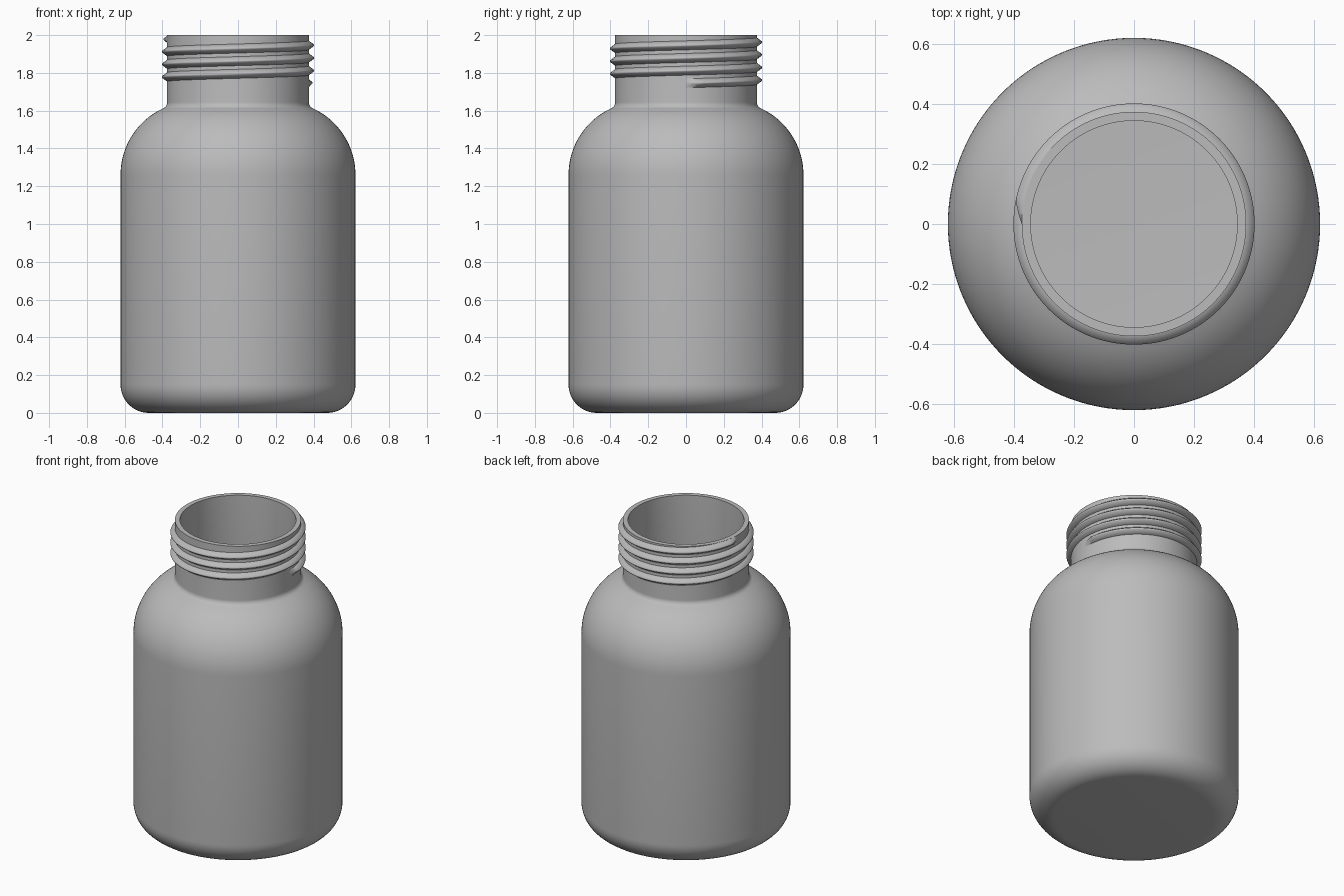
import bpy, bmesh
from math import sin, cos, pi, radians, atan2, hypot, sqrt

cube = bpy.data.objects.get("Cube")
if cube:
    bpy.data.objects.remove(cube, do_unlink=True)

# Single plain grey plastic
GREY = (0.5, 0.5, 0.5, 1)
grey = bpy.data.materials.new("grey_plastic")
grey.use_nodes = True
grey.diffuse_color = GREY
grey.node_tree.nodes["Principled BSDF"].inputs["Base Color"].default_value = GREY

# Main dimensions
SEGMENTS = 128
BODY_R, NECK_R, HEIGHT, WALL = 0.622, 0.375, 2.0, 0.03
FOOT_R, SHOULDER_R, COLLAR_R, SHOULDER_Z = 0.15, 0.388, 0.035, 1.26


def make_object(name, bm, angle):
    bmesh.ops.recalc_face_normals(bm, faces=bm.faces)
    mesh = bpy.data.meshes.new(name)
    bm.to_mesh(mesh)
    bm.free()
    mesh.materials.append(grey)
    obj = bpy.data.objects.new(name, mesh)
    bpy.context.collection.objects.link(obj)
    bpy.ops.object.select_all(action='DESELECT')
    obj.select_set(True)
    bpy.context.view_layer.objects.active = obj
    bpy.ops.object.shade_smooth_by_angle(angle=radians(angle))
    return obj


def arc(cx, cz, r, start, end, steps):
    angles = [start + (end - start) * i / steps for i in range(steps + 1)]
    return [(cx + r * cos(a), cz + r * sin(a)) for a in angles]


def wall_profile(inset):
    """Half section from the base centre to the rim, moved inward by inset."""
    shoulder_x = BODY_R - SHOULDER_R
    collar_x = NECK_R + COLLAR_R
    reach = SHOULDER_R + COLLAR_R
    collar_z = SHOULDER_Z + sqrt(reach ** 2 - (collar_x - shoulder_x) ** 2)
    tilt = atan2(collar_z - SHOULDER_Z, collar_x - shoulder_x)
    foot = arc(BODY_R - FOOT_R, FOOT_R, FOOT_R - inset, -pi / 2, 0, 12)
    shoulder = arc(shoulder_x, SHOULDER_Z, SHOULDER_R - inset, 0, tilt, 18)
    collar = arc(collar_x, collar_z, COLLAR_R + inset, pi + tilt, pi, 8)
    return [(0, inset)] + foot + shoulder + collar + [(NECK_R - inset, HEIGHT)]


# Hollow bottle: outer skin, rim and inner skin in one turned section
bm = bmesh.new()
section = wall_profile(0) + wall_profile(WALL)[::-1]
verts = [bm.verts.new((x, 0, z)) for x, z in section]
edges = [bm.edges.new(pair) for pair in zip(verts, verts[1:])]
bmesh.ops.spin(bm, geom=verts + edges, cent=(0, 0, 0), axis=(0, 0, 1),
               angle=2 * pi, steps=SEGMENTS, use_merge=False)
bmesh.ops.remove_doubles(bm, verts=bm.verts, dist=0.0005)
make_object("bottle", bm, 40)

# Screw thread: a ridge swept up a helix, fading into the neck at both ends
TURNS, PITCH, START_Z, FADE = 3.5, 0.067, 1.745, 0.2
DEPTH, HALF_BASE, HALF_TIP, ROOT = 0.028, 0.024, 0.005, 0.004
bm = bmesh.new()
rings = []
steps = int(TURNS * SEGMENTS)
for i in range(steps + 1):
    a = 2 * pi * TURNS * i / steps
    z = START_Z + PITCH * a / (2 * pi)
    fade = min(1, a / FADE, (2 * pi * TURNS - a) / FADE)
    tip = NECK_R + DEPTH * fade
    ridge = [(NECK_R - ROOT, -HALF_BASE), (NECK_R, -HALF_BASE),
             (tip - 0.002 * fade, -HALF_TIP), (tip, 0), (tip - 0.002 * fade, HALF_TIP),
             (NECK_R, HALF_BASE), (NECK_R - ROOT, HALF_BASE)]
    # Keep the ridge below the rim
    rings.append([bm.verts.new((r * cos(a), r * sin(a), min(z + dz, HEIGHT - 0.001)))
                  for r, dz in ridge])
for low, high in zip(rings, rings[1:]):
    for j in range(len(low)):
        k = (j + 1) % len(low)
        bm.faces.new((low[j], low[k], high[k], high[j]))
bm.faces.new(rings[0])
bm.faces.new(rings[-1])
make_object("screw_thread", bm, 50)
